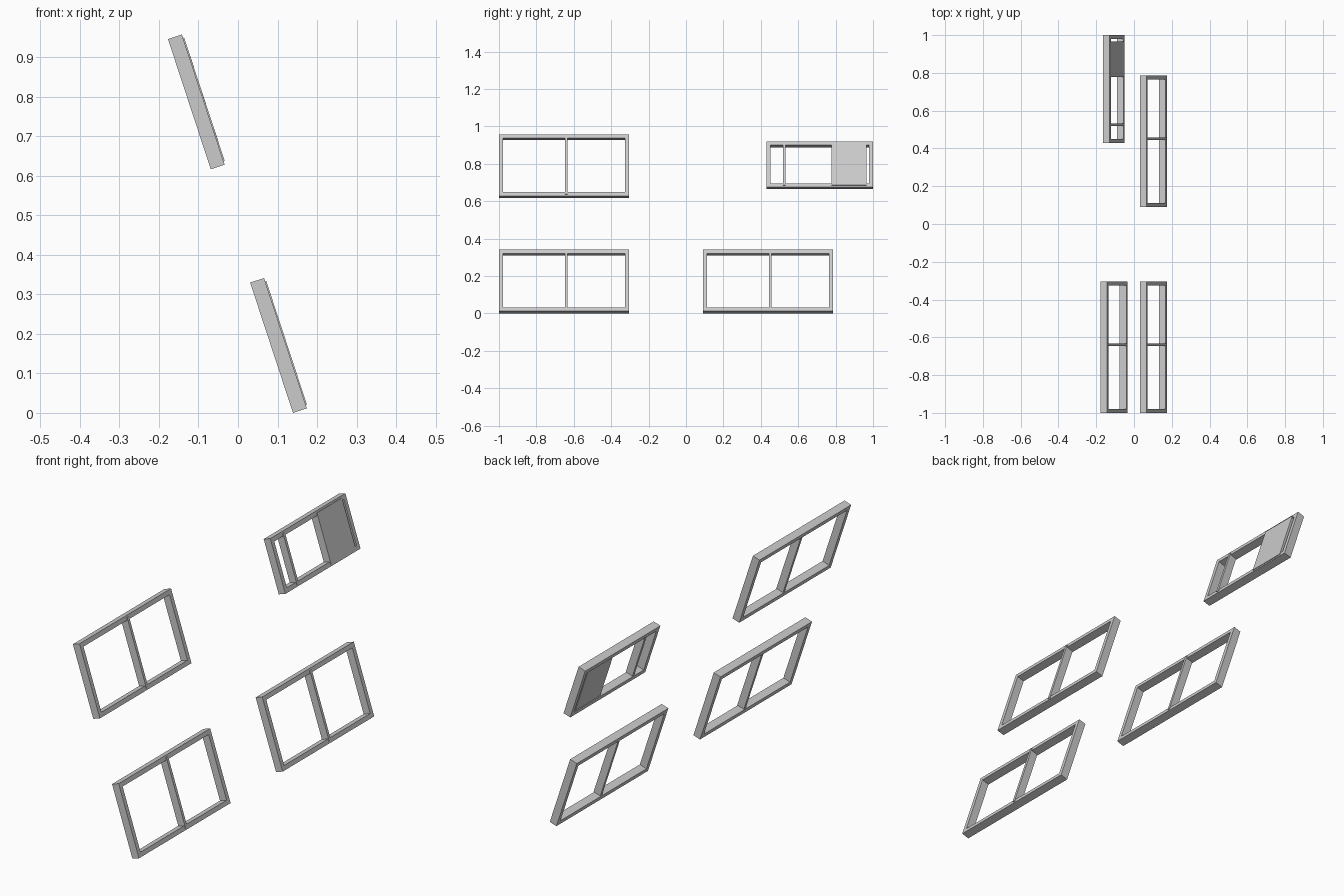
import bpy, bmesh
from math import radians
from mathutils import Matrix, Vector

if "Cube" in bpy.data.objects:
    bpy.data.objects.remove(bpy.data.objects["Cube"])

TILT = radians(-18.2)   # frames lean back, top towards -x
T = 0.037               # frame depth
W = 0.021               # frame bar width
LIP = 0.003             # dividers stand proud of the frame front


def finish(name, bm, place):
    bmesh.ops.recalc_face_normals(bm, faces=bm.faces)
    me = bpy.data.meshes.new(name)
    bm.to_mesh(me)
    bm.free()
    ob = bpy.data.objects.new(name, me)
    ob.matrix_world = place
    bpy.context.collection.objects.link(ob)


def frame(name, width, height, place):
    # rectangular ring in local yz, extruded along x
    bm = bmesh.new()
    loops = []
    for inset in (0, W):
        a, b = width / 2 - inset, height / 2 - inset
        loops.append([bm.verts.new((-T / 2, y, z))
                      for y, z in ((-a, -b), (a, -b), (a, b), (-a, b))])
    out, inn = loops
    faces = [bm.faces.new((out[i], out[(i + 1) % 4], inn[(i + 1) % 4], inn[i]))
             for i in range(4)]
    ext = bmesh.ops.extrude_face_region(bm, geom=faces, use_keep_orig=True)
    bmesh.ops.translate(bm, vec=(T, 0, 0),
                        verts=[v for v in ext["geom"] if isinstance(v, bmesh.types.BMVert)])
    finish(name, bm, place)


def divider(name, y0, y1, height, place):
    # upright board between the top and bottom bars
    bm = bmesh.new()
    bmesh.ops.create_cube(bm, size=1)
    for v in bm.verts:
        v.co = Vector((v.co.x * T + LIP, (y0 + y1) / 2 + v.co.y * (y1 - y0),
                       v.co.z * (height - 0.018)))
    finish(name, bm, place)


def window(name, center, width, height, dividers):
    place = Matrix.Translation(center) @ Matrix.Rotation(TILT, 4, 'Y')
    frame(name + "_frame", width, height, place)
    for part, y0, y1 in dividers:
        divider(f"{name}_{part}", y0 - center[1], y1 - center[1], height, place)


# three large two-pane windows
for name, x, y, z in (("lower_front_window", 0.1025, -0.6525, 0.1707),
                      ("lower_back_window", 0.1025, 0.4375, 0.1707),
                      ("upper_front_window", -0.1055, -0.6525, 0.787)):
    m = y + 0.013
    window(name, (x, y, z), 0.695, 0.347, [("mullion", m - 0.007, m + 0.007)])

# small window with a mullion and a solid panel
window("small_window", (-0.107, 0.715, 0.792), 0.57, 0.257,
       [("mullion", 0.519, 0.533), ("panel", 0.777, 0.966)])
